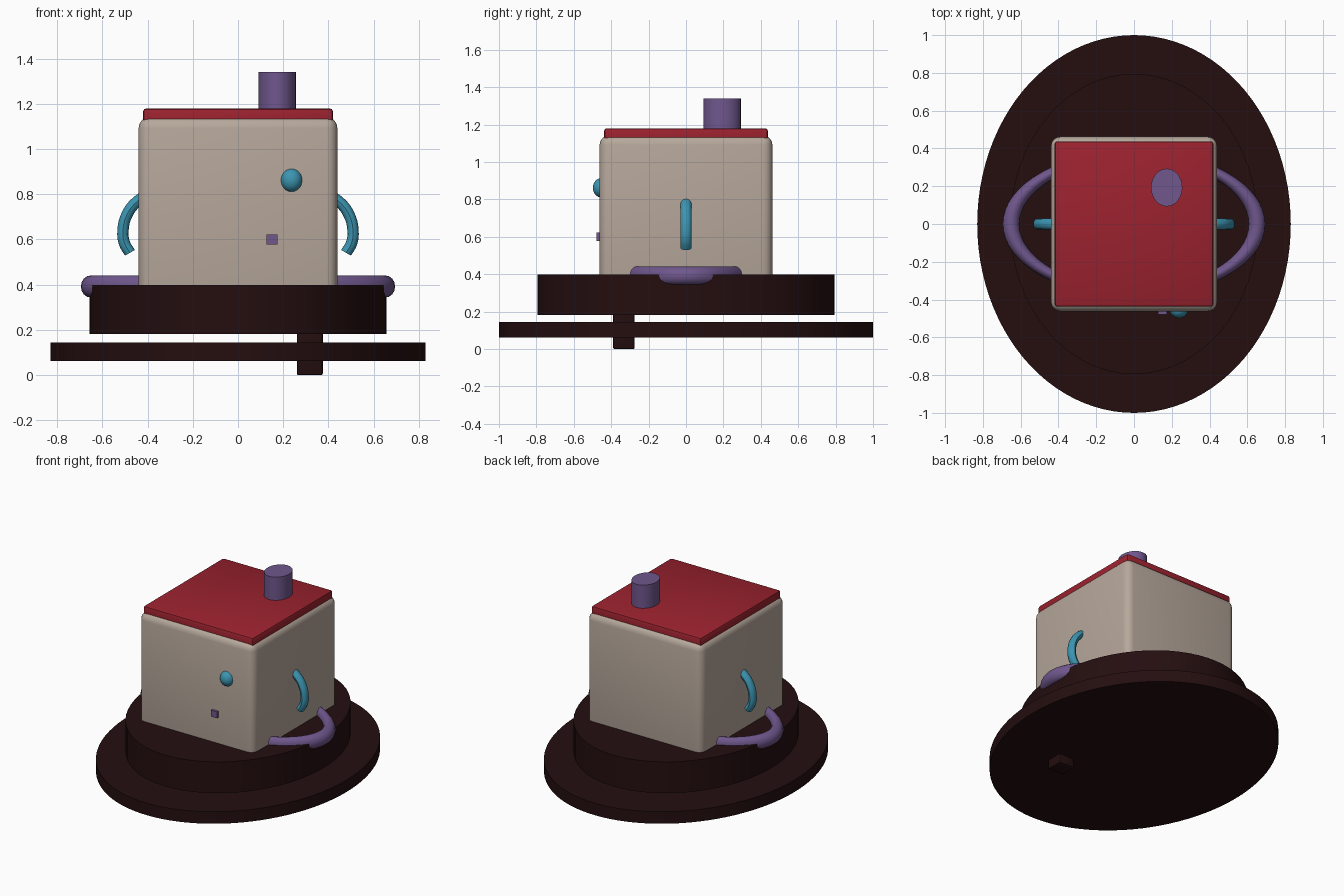
import bpy, math

scene = bpy.context.scene
cube = scene.objects.get("Cube")
if cube:
    bpy.data.objects.remove(cube, do_unlink=True)


def material(name, rgb):
    m = bpy.data.materials.new(name)
    m.use_nodes = True
    m.diffuse_color = (*rgb, 1)
    m.node_tree.nodes["Principled BSDF"].inputs["Base Color"].default_value = (*rgb, 1)
    return m


DARK = material("dark brown", (0.018, 0.0045, 0.005))
CREAM = material("warm beige", (0.47, 0.39, 0.33))
RED = material("roof red", (0.33, 0.016, 0.028))
PURPLE = material("dusty purple", (0.16, 0.095, 0.265))
TEAL = material("teal blue", (0.045, 0.3, 0.44))


def finish(name, mat, size, bevel=0, segments=4):
    """Name, colour and scale the active object, then round its edges."""
    ob = bpy.context.object
    ob.name = name
    ob.scale = size
    bpy.ops.object.transform_apply(location=False, rotation=False, scale=True)
    ob.data.materials.append(mat)
    if bevel:
        mod = ob.modifiers.new("rounded edges", "BEVEL")
        mod.width, mod.segments = bevel, segments
        bpy.ops.object.modifier_apply(modifier=mod.name)
    bpy.ops.object.shade_smooth_by_angle(angle=math.radians(35))
    return ob


def box(name, mat, low, high, bevel=0, segments=4):
    centre = [(a + b) / 2 for a, b in zip(low, high)]
    bpy.ops.mesh.primitive_cube_add(size=1, location=centre)
    return finish(name, mat, [b - a for a, b in zip(low, high)], bevel, segments)


def oval(name, mat, x, y, rx, ry, bottom, top, sides):
    bpy.ops.mesh.primitive_cylinder_add(vertices=sides, radius=1, depth=1,
                                        location=(x, y, (bottom + top) / 2))
    return finish(name, mat, (rx, ry, top - bottom))


# Oval saucer, raised base and the peg beneath
oval("saucer", DARK, 0, 0, 0.83, 1.0, 0.062, 0.145, 96)
oval("raised_base", DARK, 0, 0, 0.656, 0.795, 0.182, 0.398, 64)
box("peg", DARK, (0.26, -0.39, 0), (0.375, -0.275, 0.26), 0.008, 2)

# House body, roof slab and chimney
box("body", CREAM, (-0.44, -0.462, 0.3), (0.44, 0.462, 1.142), 0.05)
box("roof", RED, (-0.42, -0.438, 1.08), (0.42, 0.438, 1.18), 0.014, 2)
oval("chimney", PURPLE, 0.173, 0.193, 0.083, 0.1, 1.1, 1.34, 32)

# Stretched ring whose two ends stick out past the body
bpy.ops.mesh.primitive_torus_add(major_radius=1, minor_radius=0.068, major_segments=64,
                                 minor_segments=16, location=(0, 0, 0.392))
finish("ring", PURPLE, (0.651, 0.362, 0.72))

# One round eye and a small square nose
bpy.ops.mesh.primitive_uv_sphere_add(segments=32, ring_count=16, radius=1,
                                     location=(0.237, -0.452, 0.862))
finish("left_eye", TEAL, (0.048, 0.046, 0.052))
box("nose", PURPLE, (0.127, -0.478, 0.578), (0.174, -0.44, 0.622))

# Curved arms hanging from both sides
ARM_PATH = [(0.38, 0.805), (0.445, 0.769), (0.491, 0.71),
            (0.509, 0.635), (0.502, 0.583), (0.478, 0.541)]
for side, name in ((1, "left_arm"), (-1, "right_arm")):
    curve = bpy.data.curves.new(name, "CURVE")
    curve.dimensions = "3D"
    curve.bevel_depth, curve.bevel_resolution = 0.025, 4
    curve.use_fill_caps = True
    spline = curve.splines.new("BEZIER")
    spline.bezier_points.add(len(ARM_PATH) - 1)
    for point, (x, z) in zip(spline.bezier_points, ARM_PATH):
        point.co = (side * x, 0, z)
        point.handle_left_type = point.handle_right_type = "AUTO"
    arm = bpy.data.objects.new(name, curve)
    scene.collection.objects.link(arm)
    bpy.ops.object.select_all(action="DESELECT")
    arm.select_set(True)
    bpy.context.view_layer.objects.active = arm
    bpy.ops.object.convert(target="MESH")
    finish(name, TEAL, (1, 1.2, 1))
